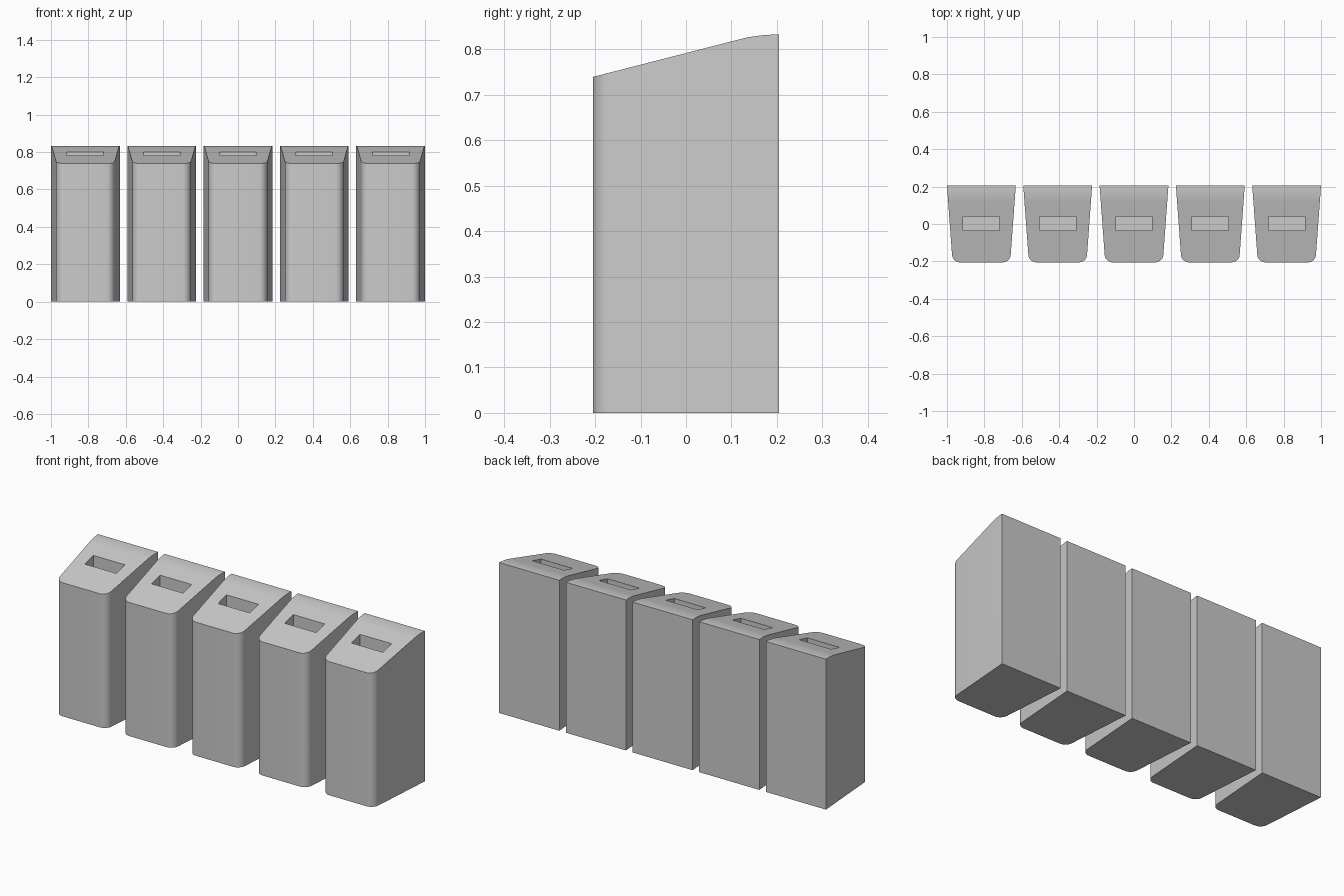
import bpy
import bmesh
import math

if "Cube" in bpy.data.objects:
    bpy.data.objects.remove(bpy.data.objects["Cube"])

COUNT, PITCH = 5, 0.408
BACK_HALF, FRONT_HALF, DEPTH_HALF = 0.184, 0.154, 0.205
FRONT_TOP, BACK_TOP, RIDGE_Y = 0.739, 0.832, 0.158

grey = bpy.data.materials.new("light_grey")
grey.use_nodes = True
grey.diffuse_color = (0.6, 0.6, 0.6, 1)
grey.node_tree.nodes["Principled BSDF"].inputs["Base Color"].default_value = (0.6, 0.6, 0.6, 1)


def prism(name, points, offset, round_edges=None, radius=0.0):
    """Extrude a closed outline by an offset, optionally rounding chosen edges."""
    bm = bmesh.new()
    face = bm.faces.new([bm.verts.new(p) for p in points])
    result = bmesh.ops.extrude_face_region(bm, geom=[face])
    moved = [v for v in result["geom"] if isinstance(v, bmesh.types.BMVert)]
    bmesh.ops.translate(bm, verts=moved, vec=offset)
    if round_edges:
        edges = [e for e in bm.edges if all(round_edges(v.co) for v in e.verts)
                 and (e.verts[0].co - e.verts[1].co).normalized().cross(offset_dir(offset)).length < 0.01]
        bmesh.ops.bevel(bm, geom=edges, offset=radius, segments=8, profile=0.5, affect='EDGES')
    bmesh.ops.recalc_face_normals(bm, faces=bm.faces)
    mesh = bpy.data.meshes.new(name)
    bm.to_mesh(mesh)
    bm.free()
    mesh.materials.append(grey)
    obj = bpy.data.objects.new(name, mesh)
    bpy.context.collection.objects.link(obj)
    return obj


def offset_dir(offset):
    from mathutils import Vector
    return Vector(offset).normalized()


def apply_boolean(target, cutter, operation):
    mod = target.modifiers.new("cut", 'BOOLEAN')
    mod.operation, mod.object, mod.solver = operation, cutter, 'EXACT'
    bpy.context.view_layer.objects.active = target
    bpy.ops.object.modifier_apply(modifier=mod.name)
    bpy.data.objects.remove(cutter)


# Tapered body with rounded front corners
body = prism("bin_1", [(-BACK_HALF, DEPTH_HALF, 0), (-FRONT_HALF, -DEPTH_HALF, 0),
                       (FRONT_HALF, -DEPTH_HALF, 0), (BACK_HALF, DEPTH_HALF, 0)],
             (0, 0, 1), lambda co: co.y < 0, 0.04)

# Sloped top, easing into a level strip at the back
slope = (BACK_TOP - FRONT_TOP) / (RIDGE_Y + DEPTH_HALF)
low_z = FRONT_TOP - slope * 0.1
side = [(-0.3, -DEPTH_HALF - 0.1, -0.1), (-0.3, 0.3, -0.1),
        (-0.3, 0.3, BACK_TOP), (-0.3, RIDGE_Y, BACK_TOP), (-0.3, -DEPTH_HALF - 0.1, low_z)]
envelope = prism("top_envelope", side, (0.6, 0, 0),
                 lambda co: abs(co.y - RIDGE_Y) < 0.01, 0.035)
apply_boolean(body, envelope, 'INTERSECT')

# Upright slot sunk into the slope
slot = prism("slot_cutter", [(-0.097, -0.036, 0.68), (0.097, -0.036, 0.68),
                             (0.097, 0.039, 0.68), (-0.097, 0.039, 0.68)], (0, 0, 0.4))
apply_boolean(body, slot, 'DIFFERENCE')

bpy.ops.object.select_all(action='DESELECT')
body.select_set(True)
bpy.context.view_layer.objects.active = body
bpy.ops.object.shade_smooth_by_angle(angle=math.radians(30))

# Row of identical bins
for i in range(COUNT):
    unit = body if i == 0 else bpy.data.objects.new(f"bin_{i + 1}", body.data)
    if i:
        bpy.context.collection.objects.link(unit)
    unit.location.x = (i - (COUNT - 1) / 2) * PITCH
